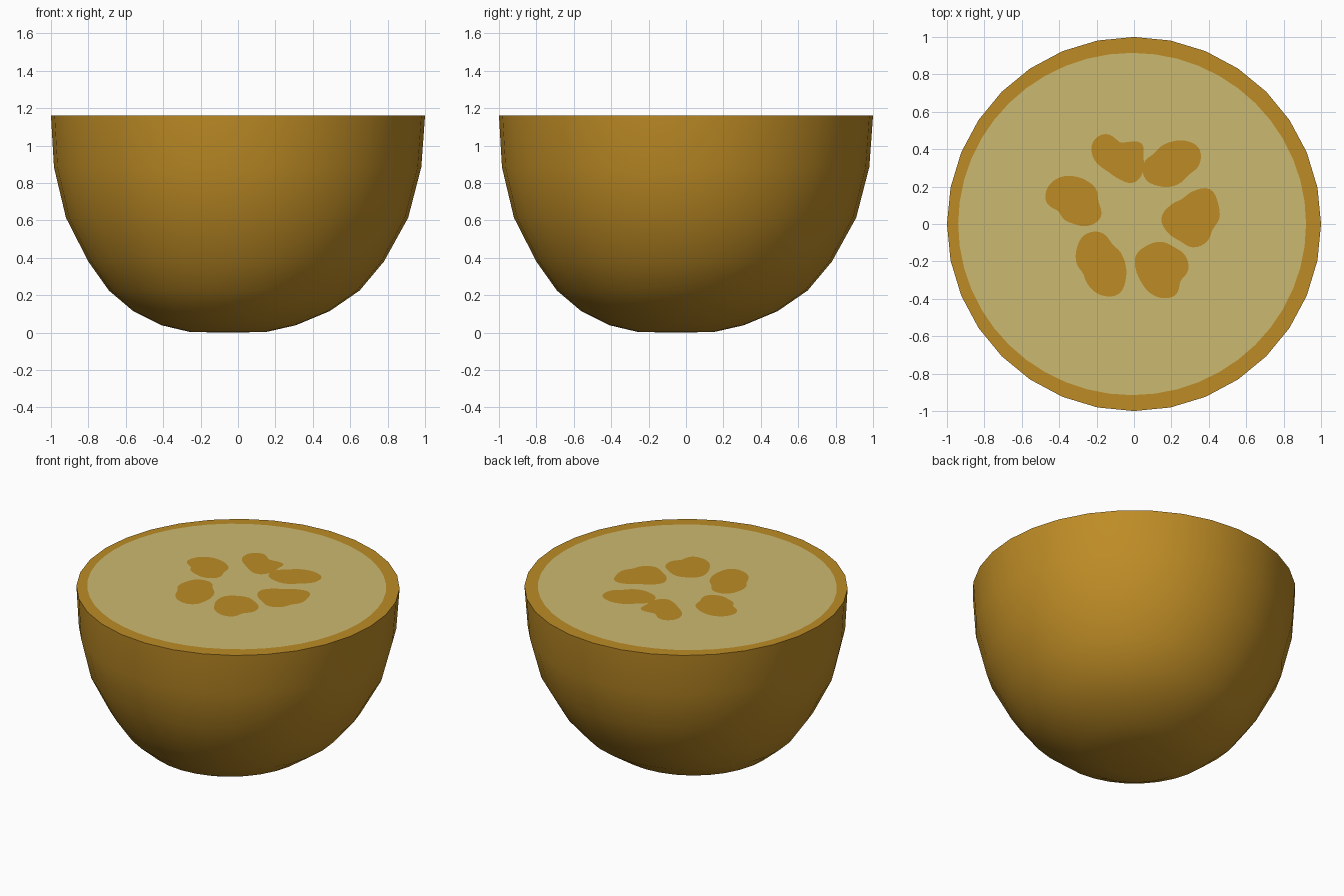
import bpy, bmesh, math

if "Cube" in bpy.data.objects:
    bpy.data.objects.remove(bpy.data.objects["Cube"])

SIDES = 32
TOP = 1.16


def material(name, rgb):
    m = bpy.data.materials.new(name)
    m.diffuse_color = (*rgb, 1)
    m.use_nodes = True
    m.node_tree.nodes["Principled BSDF"].inputs["Base Color"].default_value = m.diffuse_color
    return m


skin = material("golden brown skin", (0.515, 0.262, 0.019))
flesh = material("pale flesh", (0.60, 0.49, 0.162))


def add_object(name, bm, mat):
    mesh = bpy.data.meshes.new(name)
    bm.to_mesh(mesh)
    bm.free()
    mesh.materials.append(mat)
    ob = bpy.data.objects.new(name, mesh)
    bpy.context.collection.objects.link(ob)
    return ob


def plate(name, points, z, mat):
    bm = bmesh.new()
    bm.faces.new([bm.verts.new((x, y, z)) for x, y in points])
    return add_object(name, bm, mat)


# Half fruit: rings of (radius, height, centre shift), leaning slightly at the base
profile = [(0.205, 0.004, -0.053), (0.36, 0.04, -0.05), (0.525, 0.115, -0.035),
           (0.67, 0.225, -0.02), (0.79, 0.38, -0.01), (0.915, 0.615, -0.005),
           (0.982, 0.885, -0.002), (1.0, TOP, 0.0)]
bm = bmesh.new()
rings = []
for r, z, s in profile:
    ring = []
    for i in range(SIDES):
        a = math.tau * i / SIDES
        ring.append(bm.verts.new((s + r * math.cos(a), s + r * math.sin(a), z)))
    rings.append(ring)
for low, high in zip(rings, rings[1:]):
    for i in range(SIDES):
        j = (i + 1) % SIDES
        bm.faces.new((low[i], low[j], high[j], high[i]))
base = bm.verts.new((-0.053, -0.053, 0))
for i in range(SIDES):
    bm.faces.new((base, rings[0][(i + 1) % SIDES], rings[0][i]))
bm.faces.new(rings[-1])
body = add_object("fruit_half", bm, skin)
bpy.context.view_layer.objects.active = body
body.select_set(True)
bpy.ops.object.shade_smooth_by_angle(angle=math.radians(40))

# Pale cut flesh, inset from the rim
plate("cut_flesh", [(-0.01 + 0.93 * math.cos(math.tau * i / 48),
                     0.915 * math.sin(math.tau * i / 48)) for i in range(48)],
      TOP + 0.002, flesh)

# Seeds: centre and radii every 30 degrees, smoothed into a blob outline
seeds = [
    (-0.08, 0.36, [.13, .14, .09, .08, .14, .16, .14, .11, .10, .12, .16, .15]),
    (0.20, 0.32, [.15, .17, .145, .12, .11, .11, .15, .16, .135, .12, .11, .11]),
    (-0.32, 0.12, [.13, .135, .13, .135, .15, .16, .15, .10, .11, .12, .15, .165]),
    (0.316, 0.03, [.14, .155, .18, .145, .12, .14, .17, .155, .14, .155, .145, .12]),
    (-0.177, -0.21, [.13, .12, .12, .165, .175, .15, .13, .11, .135, .17, .19, .155]),
    (0.145, -0.245, [.145, .15, .14, .15, .15, .155, .135, .125, .135, .15, .155, .12]),
]


def blob(cx, cy, radii, steps=4):
    n = len(radii)
    pts = []
    for i in range(n):
        p0, p1, p2, p3 = (radii[(i + k) % n] for k in (-1, 0, 1, 2))
        for s in range(steps):
            t = s / steps
            r = 0.5 * (2 * p1 + (p2 - p0) * t + (2 * p0 - 5 * p1 + 4 * p2 - p3) * t * t
                       + (3 * p1 - p0 - 3 * p2 + p3) * t ** 3)
            a = math.tau * (i + t) / n
            pts.append((cx + r * math.cos(a), cy + r * math.sin(a)))
    return pts


for k, (cx, cy, radii) in enumerate(seeds):
    plate(f"seed_{k + 1}", blob(cx, cy, radii), TOP + 0.004, skin)
